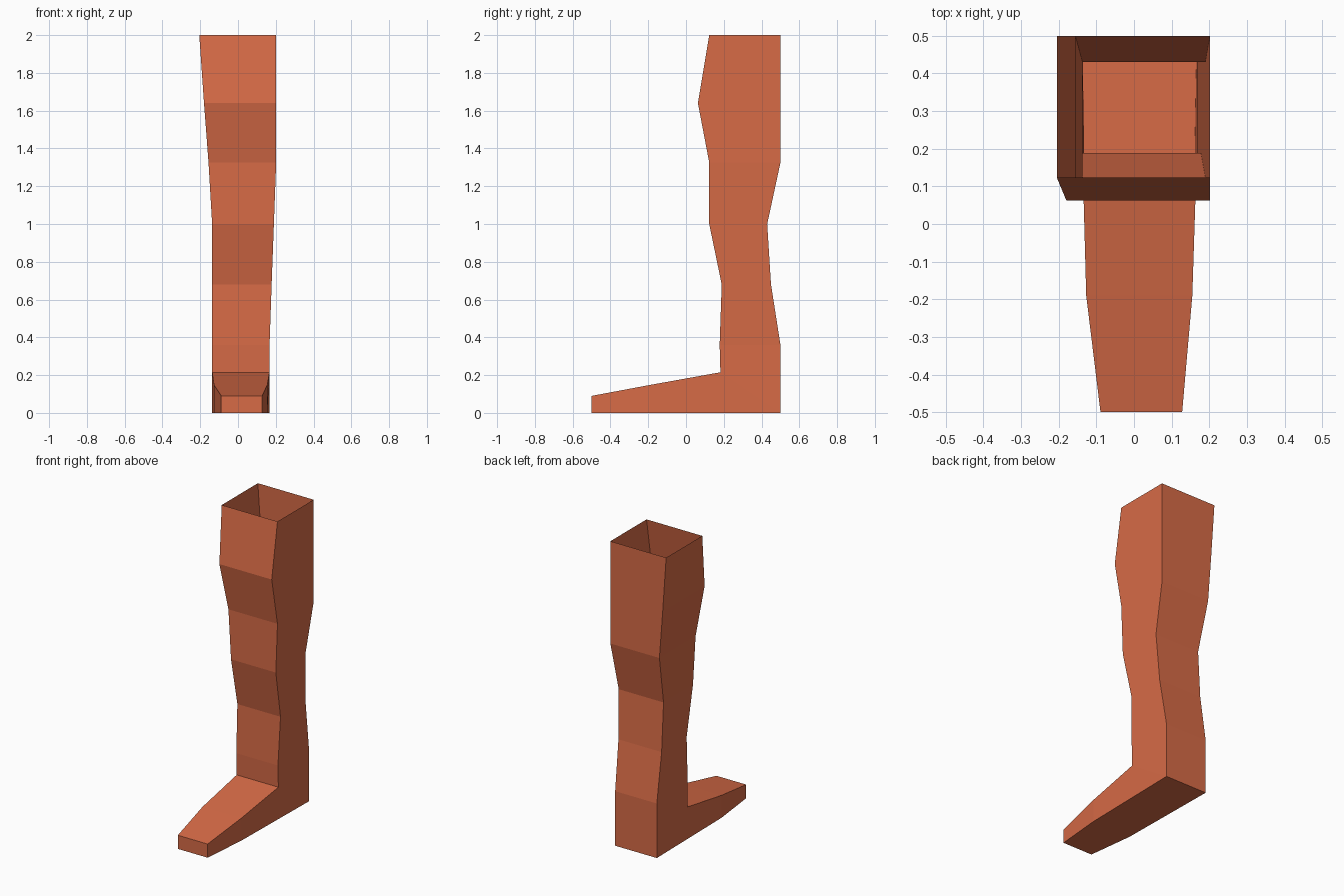
import bpy, bmesh

skin = bpy.data.materials.new("terracotta")
skin.diffuse_color = (0.68, 0.147, 0.062, 1)

# Cross-sections from the open thigh down to the toe:
# left x, right x, front/top edge (y, z), back/bottom edge (y, z)
sections = [
    (-0.205, 0.202, (0.123, 2.0), (0.5, 2.0)),      # open top
    (-0.18, 0.202, (0.063, 1.64), (0.5, 1.64)),     # thigh bulge
    (-0.156, 0.202, (0.123, 1.325), (0.5, 1.325)),
    (-0.137, 0.19, (0.123, 1.0), (0.43, 1.0)),      # knee
    (-0.137, 0.178, (0.189, 0.68), (0.45, 0.68)),   # shin
    (-0.137, 0.167, (0.178, 0.36), (0.5, 0.36)),    # ankle
    (-0.137, 0.167, (0.182, 0.215), (0.5, 0.0)),    # instep to heel
    (-0.127, 0.155, (-0.19, 0.148), (-0.19, 0.0)),  # ball of foot
    (-0.089, 0.128, (-0.5, 0.09), (-0.5, 0.0)),     # toe
]

# One thin open tube through all sections, closed at the toe
bm = bmesh.new()
rings = [[bm.verts.new((x, *p)) for x, p in ((l, f), (r, f), (r, b), (l, b))]
         for l, r, f, b in sections]
for a, b in zip(rings, rings[1:]):
    for i in range(4):
        j = (i + 1) % 4
        bm.faces.new((a[i], b[i], b[j], a[j]))
bm.faces.new(rings[-1][::-1])

mesh = bpy.data.meshes.new("leg")
bm.to_mesh(mesh)
bm.free()
mesh.materials.append(skin)
bpy.context.collection.objects.link(bpy.data.objects.new("leg", mesh))
